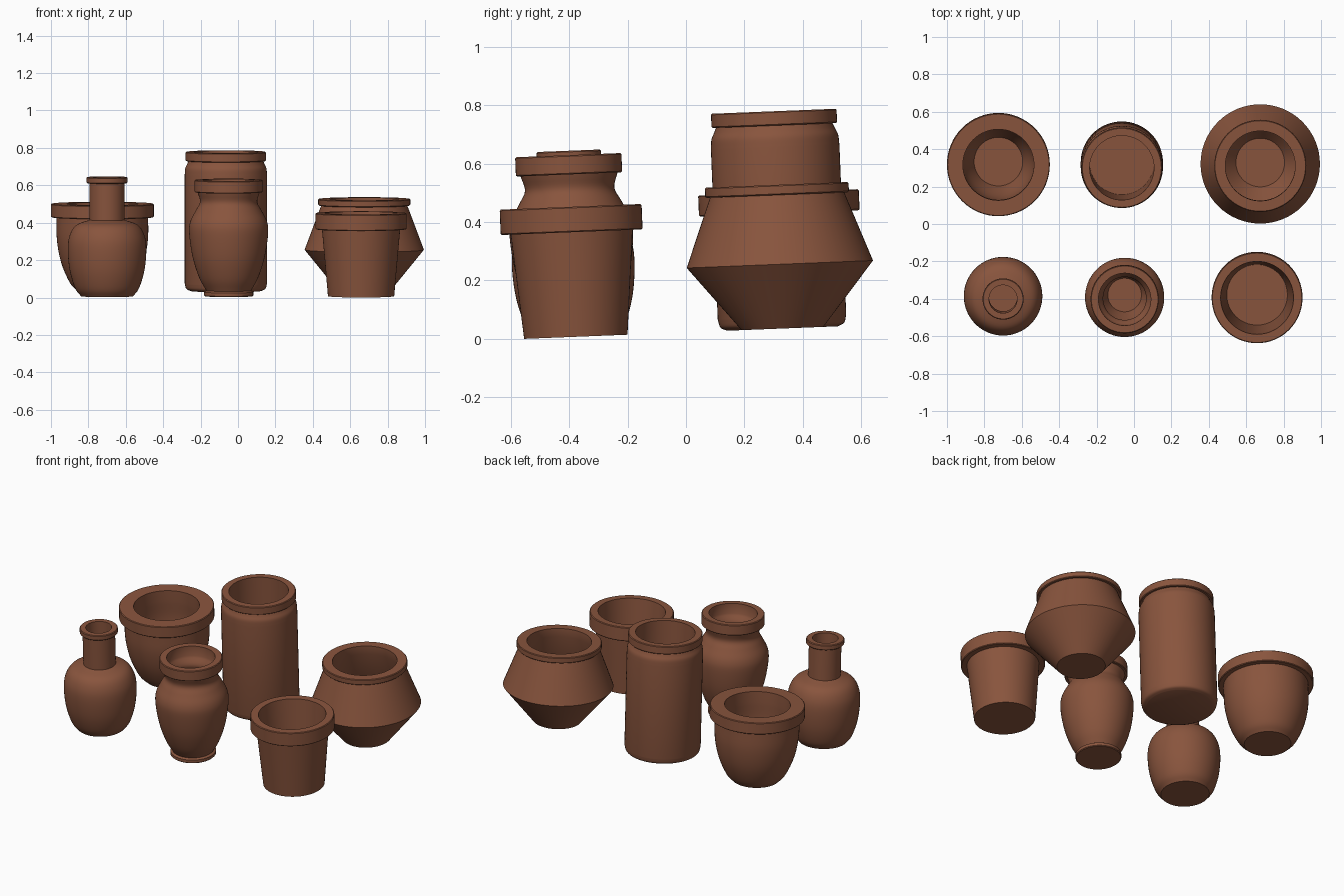
import bpy
import bmesh
import math
from mathutils import Matrix, Vector

SEGMENTS = 64
SLOPE = 0.04          # the ground plane rises gently towards the back
GROUND_FRONT = -0.555  # where that plane meets z = 0

default_cube = bpy.data.objects.get("Cube")
if default_cube:
    bpy.data.objects.remove(default_cube, do_unlink=True)

# Single fired-clay colour
clay = bpy.data.materials.new("terracotta")
clay.use_nodes = True
clay_colour = (0.25, 0.09, 0.047, 1.0)
clay.diffuse_color = clay_colour
shader = clay.node_tree.nodes["Principled BSDF"]
shader.inputs["Base Color"].default_value = clay_colour
shader.inputs["Roughness"].default_value = 0.8


def curve(*points, steps=5):
    """Smooth run of (radius, height) points through the given ones."""
    pts = [Vector(p) for p in points]
    pts = [2 * pts[0] - pts[1]] + pts + [2 * pts[-1] - pts[-2]]
    result = []
    for a, b, c, d in zip(pts, pts[1:], pts[2:], pts[3:]):
        for i in range(steps):
            t = i / steps
            p = 0.5 * (2 * b + (c - a) * t + (2 * a - 5 * b + 4 * c - d) * t ** 2
                       + (3 * b - a - 3 * c + d) * t ** 3)
            result.append(tuple(p))
    return result + [tuple(points[-1])]


def rim(neck, outer, opening, bottom, top):
    """Square collar, from under its outer edge to the mouth."""
    edge = 0.004
    return [(neck, bottom), (outer - edge, bottom), (outer, bottom + edge),
            (outer, top - edge), (outer - edge, top), (opening, top)]


def make_pot(name, x, y, outside, collar, inside):
    """Spin a closed wall profile, floor to mouth and back down, on the slope."""
    floor = inside[-1][1]
    profile = [(0, 0)] + outside + collar + inside + [(0, floor)]
    bm = bmesh.new()
    verts = [bm.verts.new((r, 0, z)) for r, z in profile]
    edges = [bm.edges.new(pair) for pair in zip(verts, verts[1:])]
    bmesh.ops.spin(bm, geom=verts + edges, cent=(0, 0, 0), axis=(0, 0, 1),
                   angle=math.tau, steps=SEGMENTS, use_merge=True)
    bmesh.ops.remove_doubles(bm, verts=bm.verts[:], dist=0.0002)
    bmesh.ops.recalc_face_normals(bm, faces=bm.faces[:])
    mesh = bpy.data.meshes.new(name)
    bm.to_mesh(mesh)
    bm.free()
    mesh.materials.append(clay)
    pot = bpy.data.objects.new(name, mesh)
    bpy.context.collection.objects.link(pot)
    ground = (y - GROUND_FRONT) * SLOPE
    pot.matrix_world = (Matrix.Translation((x, y, ground))
                        @ Matrix.Rotation(math.atan(SLOPE), 4, "X"))
    bpy.ops.object.select_all(action="DESELECT")
    pot.select_set(True)
    bpy.context.view_layer.objects.active = pot
    bpy.ops.object.shade_smooth_by_angle(angle=math.radians(32))
    return pot


# Narrow-necked bottle
make_pot(
    "bottle", -0.70, -0.376,
    curve((0.14, 0), (0.172, 0.045), (0.2, 0.14), (0.21, 0.25),
          (0.2, 0.325), (0.165, 0.38), (0.094, 0.408)),
    rim(0.094, 0.11, 0.075, 0.605, 0.637),
    [(0.075, 0.39)] + curve((0.15, 0.36), (0.185, 0.27), (0.175, 0.14), (0.13, 0.03)))

# Round-bellied pot with a heavy collar
make_pot(
    "collared_pot", -0.725, 0.335,
    curve((0.135, 0), (0.175, 0.045), (0.22, 0.15), (0.243, 0.27), (0.245, 0.394)),
    rim(0.245, 0.275, 0.19, 0.394, 0.466),
    curve((0.19, 0.4), (0.195, 0.28), (0.18, 0.17), (0.13, 0.04)))

# Tall cylindrical jar
make_pot(
    "tall_jar", -0.065, 0.33,
    curve((0.19, 0), (0.212, 0.012), (0.22, 0.04))
    + curve((0.22, 0.62), (0.217, 0.655), (0.207, 0.678), (0.2, 0.695)),
    rim(0.2, 0.215, 0.172, 0.695, 0.744),
    [(0.172, 0.04)])

# Shouldered vase on a small foot
make_pot(
    "shouldered_vase", -0.05, -0.378,
    [(0.128, 0), (0.132, 0.004), (0.132, 0.022)]
    + curve((0.12, 0.03), (0.158, 0.1), (0.193, 0.21), (0.211, 0.335),
            (0.205, 0.4), (0.175, 0.46), (0.153, 0.505), (0.166, 0.556)),
    rim(0.166, 0.182, 0.14, 0.556, 0.622),
    curve((0.14, 0.56), (0.115, 0.505), (0.14, 0.45), (0.17, 0.36),
          (0.15, 0.2), (0.09, 0.04)))

# Double-cone pot with a sharp waist
make_pot(
    "double_cone_pot", 0.675, 0.33,
    [(0.14, 0), (0.319, 0.22), (0.23, 0.457)],
    rim(0.23, 0.246, 0.187, 0.457, 0.492),
    [(0.187, 0.44), (0.275, 0.22), (0.13, 0.04)])

# Flared planting pot
make_pot(
    "flower_pot", 0.658, -0.377,
    [(0.177, 0), (0.209, 0.358)],
    rim(0.209, 0.243, 0.195, 0.358, 0.445),
    [(0.162, 0.04)])
